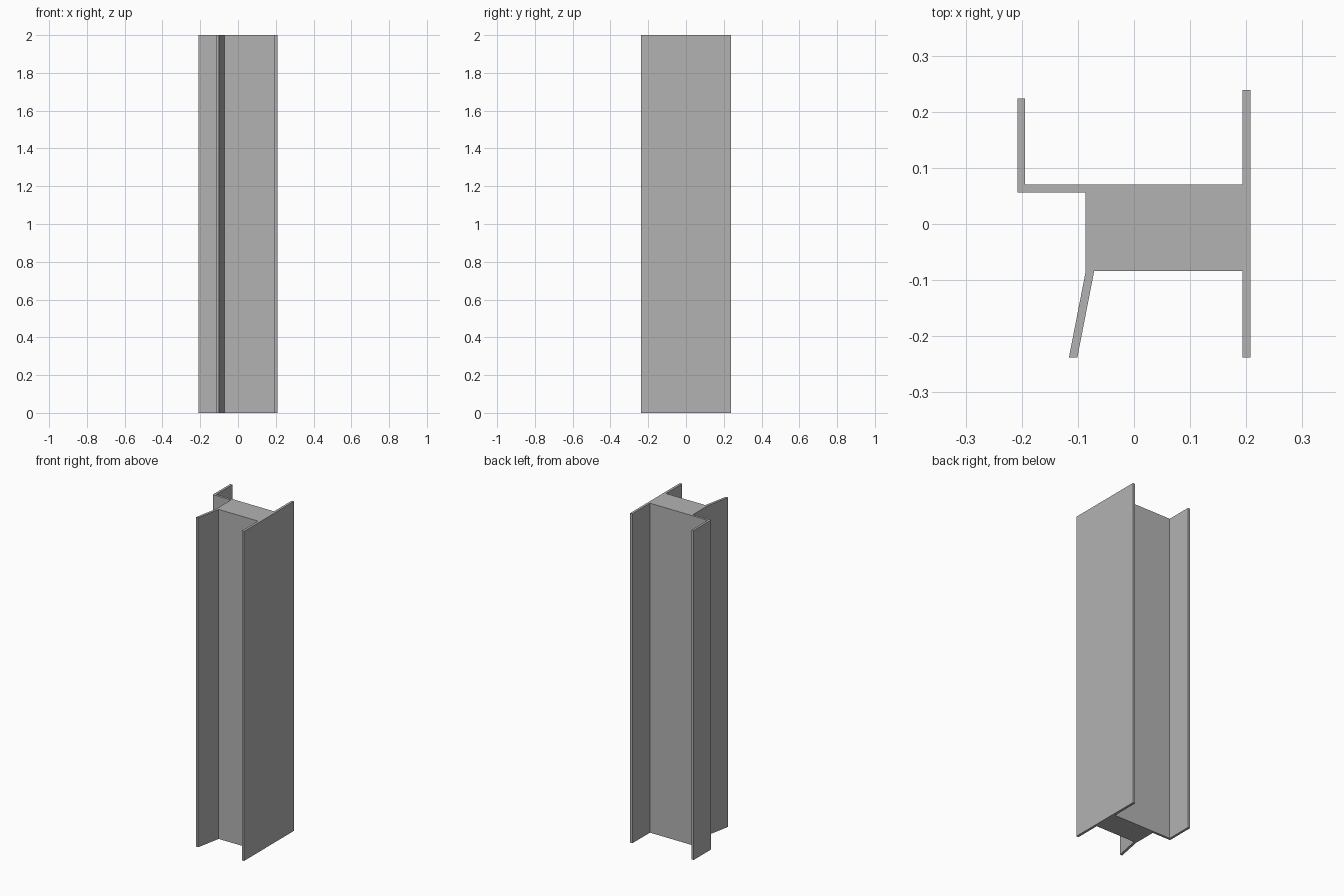
import bpy
import bmesh

HEIGHT = 2.0

cube = bpy.data.objects.get("Cube")
if cube:
    bpy.data.objects.remove(cube, do_unlink=True)

# Plain grey finish
grey = bpy.data.materials.new("plain_grey")
grey.use_nodes = True
colour = (0.45, 0.45, 0.45, 1)
grey.diffuse_color = colour
grey.node_tree.nodes["Principled BSDF"].inputs["Base Color"].default_value = colour


def extrude_profile(name, outline, height, material):
    """Extrude a counter-clockwise outline upward into a closed solid."""
    bm = bmesh.new()
    base = bm.faces.new([bm.verts.new((x, y, 0)) for x, y in outline])
    grown = bmesh.ops.extrude_face_region(bm, geom=[base], use_keep_orig=True)
    top = [v for v in grown["geom"] if isinstance(v, bmesh.types.BMVert)]
    bmesh.ops.translate(bm, verts=top, vec=(0, 0, height))
    bmesh.ops.recalc_face_normals(bm, faces=bm.faces)
    mesh = bpy.data.meshes.new(name)
    bm.to_mesh(mesh)
    bm.free()
    mesh.materials.append(material)
    obj = bpy.data.objects.new(name, mesh)
    bpy.context.collection.objects.link(obj)
    return obj


# Column section: solid core, wide left flange, splayed front fin, L-shaped back fin
outline = [
    (0.193, -0.238), (0.208, -0.238), (0.208, 0.239), (0.193, 0.239),  # left flange
    (0.193, 0.07),                                                    # core back
    (-0.194, 0.07), (-0.194, 0.224), (-0.208, 0.224), (-0.208, 0.056),  # back fin
    (-0.086, 0.056), (-0.086, -0.084),                                # core right side
    (-0.116, -0.238), (-0.101, -0.238), (-0.071, -0.084),             # front fin
    (0.193, -0.084),                                                  # core front
]
extrude_profile("column", outline, HEIGHT, grey)
